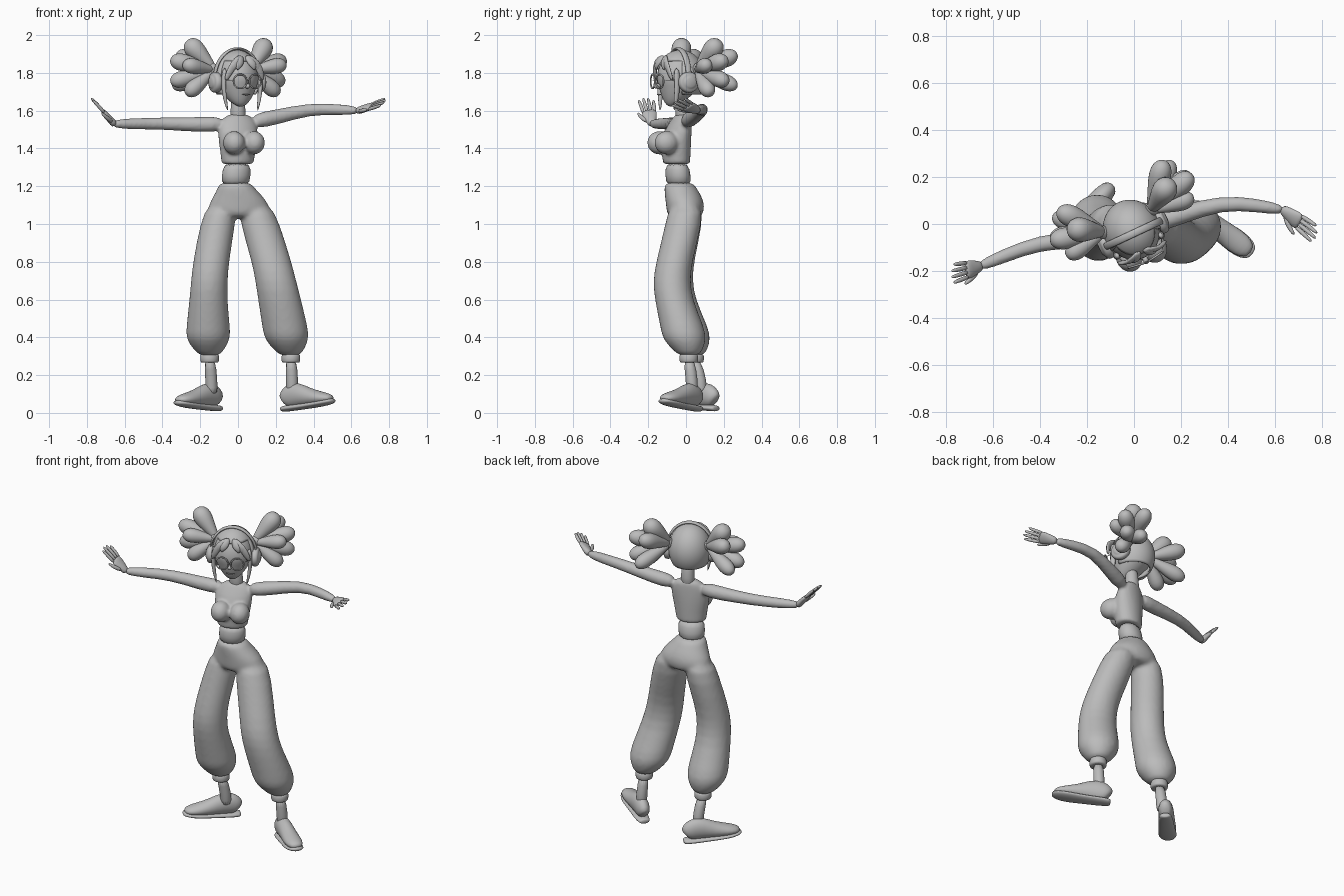
import bpy, bmesh, math
from mathutils import Vector, Matrix

if "Cube" in bpy.data.objects:
    bpy.data.objects.remove(bpy.data.objects["Cube"])

grey = bpy.data.materials.new("plain_grey")
grey.use_nodes = True
grey.diffuse_color = (.5, .5, .5, 1)
grey.node_tree.nodes["Principled BSDF"].inputs["Base Color"].default_value = (.5, .5, .5, 1)
IDENTITY = Matrix()
UP = Vector((0, 0, 1))


def finish(name, bm, frame, subdivide=0):
    bmesh.ops.recalc_face_normals(bm, faces=bm.faces)
    bm.transform(frame)
    mesh = bpy.data.meshes.new(name)
    bm.to_mesh(mesh)
    bm.free()
    for face in mesh.polygons:
        face.use_smooth = True
    mesh.materials.append(grey)
    obj = bpy.data.objects.new(name, mesh)
    bpy.context.collection.objects.link(obj)
    if subdivide:
        obj.modifiers.new("round", 'SUBSURF').levels = subdivide
        obj.modifiers["round"].render_levels = subdivide
    return obj


def tube(name, rows, frame=IDENTITY, up=(0, 1, 0), flat=False, sides=14):
    """Loft of ellipses; each row is x, y, z, half width, half depth."""
    bm, rings = bmesh.new(), []
    points = [Vector(row[:3]) for row in rows]
    for i, row in enumerate(rows):
        along = points[min(i + 1, len(rows) - 1)] - points[max(i - 1, 0)]
        along = UP if flat else along.normalized()
        u = Vector(up).cross(along).normalized()
        v = along.cross(u)
        ring = []
        for k in range(sides):
            a = math.tau * k / sides
            ring.append(bm.verts.new(points[i] + u * row[3] * math.cos(a) + v * row[4] * math.sin(a)))
        rings.append(ring)
    for low, high in zip(rings, rings[1:]):
        for k in range(sides):
            n = (k + 1) % sides
            bm.faces.new((low[k], low[n], high[n], high[k]))
    bm.faces.new(rings[0])
    bm.faces.new(rings[-1])
    return finish(name, bm, frame, 1)


def ball(name, centre, radii, frame=IDENTITY):
    bm = bmesh.new()
    bmesh.ops.create_uvsphere(bm, u_segments=24, v_segments=16, radius=1)
    return finish(name, bm, frame @ Matrix.Translation(centre) @ Matrix.Diagonal((*radii, 1)))


def axes(origin, forward, side):
    z = Vector(forward).normalized()
    x = Vector(side)
    x = (x - z * x.dot(z)).normalized()
    rot = Matrix((x, z.cross(x), z)).transposed().to_4x4()
    return Matrix.Translation(origin) @ rot


def fuse(name, objs, voxel, smooth):
    bpy.ops.object.select_all(action='DESELECT')
    for obj in objs:
        obj.select_set(True)
    bpy.context.view_layer.objects.active = objs[0]
    bpy.ops.object.join()
    objs[0].name = name
    remesh = objs[0].modifiers.new("blend", 'REMESH')
    remesh.mode, remesh.voxel_size, remesh.use_smooth_shade = 'VOXEL', voxel, True
    relax = objs[0].modifiers.new("relax", 'SMOOTH')
    relax.factor, relax.iterations = .5, smooth


# Trousers: hips and two baggy legs blended together
hips = tube("hips", [(-.015, -.038, 1.225, .086, .078), (-.01, -.03, 1.19, .1, .088),
                     (0, -.015, 1.15, .133, .1), (.005, -.003, 1.1, .168, .106),
                     (.005, -.005, 1.05, .165, .1), (.005, -.005, 1.03, .12, .07)], flat=True)
leg_y = [(1.12, 0, .09), (1, -.01, .1), (.8, -.06, .098), (.7, -.072, .102), (.6, -.06, .103),
         (.45, -.01, .12), (.39, 0, .12), (.33, .02, .08), (.3, .025, .05)]
legs = {"right": [(-.08, .08), (-.108, .096), (-.143, .098), (-.152, .1), (-.157, .103),
                  (-.158, .12), (-.158, .122), (-.153, .08), (-.15, .05)],
        "left": [(.085, .085), (.117, .108), (.178, .108), (.2, .112), (.22, .117),
                 (.25, .125), (.258, .122), (.27, .08), (.278, .05)]}
shift = {"right": .02, "left": -.012}
parts = [hips]
for side, column in legs.items():
    parts.append(tube(side + "_leg", [(x, y + shift[side] * (1.1 - z), z, rx, ry)
                                      for (x, rx), (z, y, ry) in zip(column, leg_y)], flat=True))
fuse("trousers", parts, .011, 5)

# Cuffs, ankles and shoes
feet = {"right": ((-.15, .045), (-.14, .08), (-.112, .145, .006), (-.205, -.22, .022)),
        "left": ((.28, .015), (.287, .032), (.255, .058, .004), (.245, -.18, .034))}
for side, (cuff, ankle, heel, toward) in feet.items():
    tube(side + "_cuff", [(*cuff, .265, .046, .046), (*cuff, .27, .051, .051),
                          (*cuff, .305, .052, .052), (*cuff, .315, .045, .045)], flat=True)
    tube(side + "_ankle", [(*ankle, .09, .036, .036), (*ankle, .17, .031, .031),
                           (*cuff, .29, .034, .034)], flat=True)
    foot = axes(heel, toward, UP.cross(Vector(toward)))
    tube(side + "_shoe", [(0, .06, -.012, .02, .03), (0, .07, 0, .038, .05), (0, .085, .04, .044, .068),
                          (0, .083, .09, .046, .066), (0, .062, .16, .049, .048), (0, .05, .23, .054, .036),
                          (0, .044, .28, .046, .026), (0, .04, .308, .022, .014)], foot)
    tube(side + "_sole", [(0, .019, -.022, .022, .013), (0, .019, -.015, .036, .017), (0, .018, .05, .045, .017),
                          (0, .018, .14, .046, .017), (0, .02, .23, .057, .018), (0, .024, .29, .047, .016),
                          (0, .028, .318, .024, .011)], foot)

# Torso, bust and sleeves blended together, turned slightly to the left
turn = Matrix.Rotation(math.radians(20), 4, 'Z')
chest_up = turn @ Vector((0, 1, 0))
top = [tube("torso", [(-.003, -.05, 1.315, .088, .07), (-.003, -.05, 1.325, .09, .072), (0, -.052, 1.38, .098, .076),
                      (0, -.052, 1.45, .112, .078), (0, -.035, 1.52, .113, .06),
                      (0, -.022, 1.56, .09, .045), (0, -.018, 1.585, .045, .036)], up=chest_up, flat=True)]
chest = Matrix.Translation((0, -.035, 1.43)) @ turn
for s in (-1, 1):
    top.append(ball("bust", (s * .056, -.092, 0), (.058, .066, .062), chest))
arms = {"right": [(-.07, -.045, 1.53), (-.2, -.06, 1.525), (-.41, -.08, 1.533), (-.55, -.135, 1.53), (-.675, -.187, 1.53)],
        "left": [(.07, -.005, 1.54), (.2, .04, 1.565), (.38, .093, 1.61), (.52, .08, 1.606), (.65, .058, 1.6)]}
for path in arms.values():
    top.append(tube("arm", [(*p, r, r) for p, r in zip(path, (.046, .041, .033, .031, .024))], up=UP))
fuse("top_and_arms", top, .009, 4)
tube("midriff", [(-.014, -.038, 1.2, .08, .07), (-.01, -.042, 1.25, .078, .066),
                 (-.004, -.048, 1.33, .082, .065)], up=chest_up, flat=True)
tube("neck", [(0, -.018, 1.54, .05, .042), (0, -.016, 1.59, .038, .037), (0, -.025, 1.7, .04, .04)], flat=True)

# Hands: palm, four fingers and a thumb
hands = {"right": ((-.655, -.18, 1.528), (-.64, -.18, .745), (0, -1, 0)),
         "left": ((.635, .062, 1.6), (.76, -.58, .25), (-.5, -.6, -.5))}
for side, (wrist, forward, thumb_side) in hands.items():
    hand = axes(wrist, forward, thumb_side)
    tube(side + "_palm", [(0, 0, -.01, .02, .02), (0, 0, .03, .03, .019), (0, 0, .07, .041, .016),
                          (0, 0, .1, .04, .012)], hand)
    for i, length in enumerate((.07, .09, .095, .085)):
        x = (i - 1.5) * .02
        tube(f"{side}_finger_{i}", [(x, 0, .08, .011, .011), (x * 1.15, 0, .1 + length / 2, .0105, .0105),
                                    (x * 1.3, -.004, .1 + length, .007, .007)], hand, sides=8)
    tube(side + "_thumb", [(.015, 0, .02, .014, .014), (.045, -.008, .06, .013, .012),
                           (.06, -.012, .105, .007, .007)], hand, sides=8)

# Head with a narrow forward chin
head = Matrix.Translation((-.008, -.03, 1.77)) @ Matrix.Rotation(math.radians(25), 4, 'Z')
bm = bmesh.new()
bmesh.ops.create_uvsphere(bm, u_segments=32, v_segments=24, radius=1)
for v in bm.verts:
    drop = max(0, -v.co.z - .1)
    v.co.x *= 1 - .32 * drop
    v.co.y = v.co.y * (1 - .4 * drop) - .5 * drop ** 1.5
    v.co = Vector((v.co.x * .115, v.co.y * .125, v.co.z * .148))
finish("head", bm, head)
ball("nose", (0, -.135, -.04), (.012, .02, .014), head)
tube("mouth", [(-.028, -.121, -.082, .002, .003), (0, -.131, -.087, .006, .005),
               (.028, -.121, -.082, .002, .003)], head, sides=8)

# Hair shell, open over the face
bm = bmesh.new()
bmesh.ops.create_uvsphere(bm, u_segments=40, v_segments=32, radius=1)
bmesh.ops.transform(bm, matrix=Matrix.Diagonal((.123, .136, .152, 1)), verts=bm.verts)
hidden = [v for v in bm.verts if v.co.z < (.085 if v.co.y < -.045 else -.095)]
bmesh.ops.delete(bm, geom=hidden, context='VERTS')
cap = finish("hair_cap", bm, head)
cap.modifiers.new("thickness", 'SOLIDIFY').thickness = .012

# Paired head parts: tufts, fringe, locks, ear cups and glasses
tufts = [(.235, .12, .2, .056), (.25, .215, .13, .05), (.335, .11, .1, .05), (.3, .02, .075, .044),
         (.33, .12, -.02, .048), (.28, .2, -.045, .046), (.27, .05, -.085, .046)]
stages = [(0, .35), (.3, .6), (.6, .95), (.82, 1), (.95, .65), (1, .25)]
base = Vector((.105, .045, .045))
for s, side in ((-1, "right"), (1, "left")):
    for i, (x, y, z, r) in enumerate(tufts):
        tip = Vector((x, y, z))
        rows = [(*base.lerp(tip, t), r * k, r * k) for t, k in stages]
        tube(f"{side}_hair_tuft_{i}", [(s * row[0], *row[1:]) for row in rows], head)
    ball(side + "_hair_tie", (s * .12, .05, .05), (.03, .03, .035), head)
    for i, (spread, low) in enumerate(((.05, .045), (.085, .03), (.108, -.01))):
        tube(f"{side}_fringe_{i}", [(s * .012, -.09, .122, .012, .01), (s * spread * .6, -.118, .088, .024, .011),
                                    (s * spread * .95, -.135 + spread * .3, low + .02, .018, .01),
                                    (s * spread, -.135 + spread * .35, low, .004, .004)], head, sides=10)
    tube(side + "_side_lock", [(s * .1, -.07, .06, .014, .018), (s * .111, -.068, -.03, .012, .017),
                               (s * .1, -.07, -.11, .011, .014), (s * .087, -.078, -.172, .003, .004)], head, sides=10)
    cup = head @ Matrix.Translation((s * .118, -.01, -.02)) @ Matrix.Rotation(s * math.pi / 2, 4, 'Y')
    tube(side + "_ear_cup", [(0, 0, -.01, .05, .053), (0, 0, 0, .057, .06), (0, 0, .022, .056, .059),
                             (0, 0, .03, .046, .049), (0, 0, .031, .034, .037), (0, 0, .042, .028, .031)],
         cup, flat=True, sides=20)
    bpy.ops.mesh.primitive_torus_add(major_radius=.037, minor_radius=.0045, major_segments=28, minor_segments=8)
    rim = bpy.context.object
    rim.name = side + "_glasses_rim"
    rim.data.transform(head @ Matrix.Translation((s * .044, -.141, -.015))
                       @ Matrix.Rotation(s * .15, 4, 'Z') @ Matrix.Rotation(math.pi / 2, 4, 'X'))
    rim.data.materials.append(grey)
    bpy.ops.object.shade_smooth()
    tube(side + "_glasses_arm", [(s * .079, -.136, -.01, .003, .003), (s * .118, -.03, -.005, .003, .003)],
         head, up=UP, sides=6)
tube("glasses_bridge", [(-.01, -.143, -.012, .003, .003), (0, -.147, -.009, .003, .003),
                        (.01, -.143, -.012, .003, .003)], head, sides=6)

# Headband between the ear cups
arc = [math.radians(a) for a in range(-5, 190, 15)]
tube("headband", [(math.cos(a) * .134, -.012, math.sin(a) * .16, .008, .017) for a in arc], head, sides=10)
